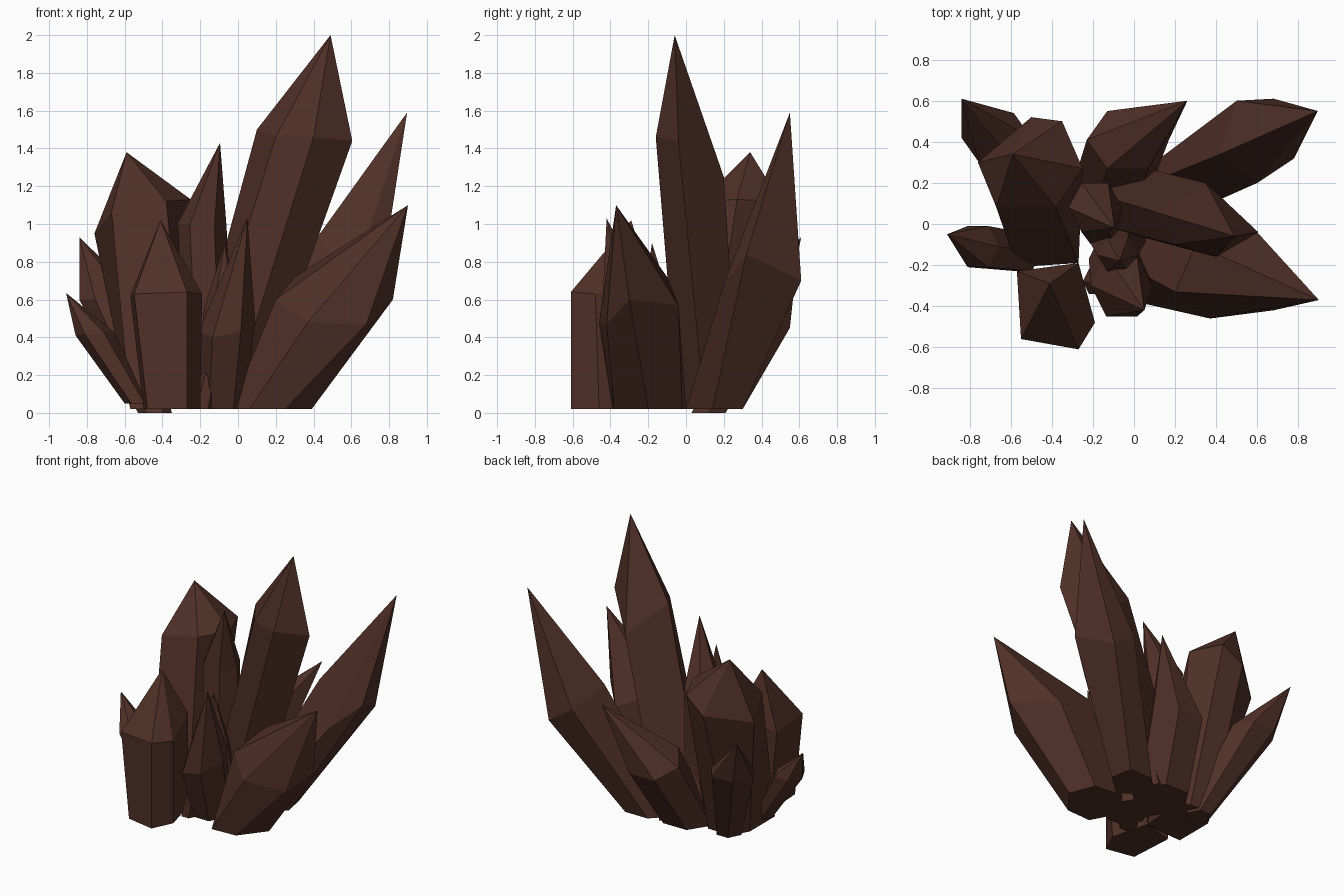
import bpy, bmesh, math
from mathutils import Vector

brown = bpy.data.materials.new("dark brown crystal")
brown.diffuse_color = (0.08, 0.03, 0.02, 1)


def crystal(name, base, shoulder, tip, base_z=0.02):
    """Leaning prism from a base outline (x, y), a shoulder outline (x, y, z) and a tip."""
    bm = bmesh.new()
    low = [bm.verts.new((x, y, base_z)) for x, y in base]
    high = [bm.verts.new(p) for p in shoulder]
    top = bm.verts.new(Vector(tip))
    bm.faces.new(low[::-1])
    n = len(low)
    for i in range(n):
        j = (i + 1) % n
        bm.faces.new((low[i], low[j], high[j], high[i]))
        bm.faces.new((high[i], high[j], top))
    bmesh.ops.recalc_face_normals(bm, faces=bm.faces)
    me = bpy.data.meshes.new(name)
    bm.to_mesh(me)
    bm.free()
    me.materials.append(brown)
    bpy.context.collection.objects.link(bpy.data.objects.new(name, me))


def hex_crystal(name, base, shoulder, tip, tilt=(0, 0), base_z=0.02):
    """Regular six-sided crystal: base = cx, cy, rx, ry; shoulder = cx, cy, cz, rx, ry."""
    bx, by, brx, bry = base
    sx, sy, sz, srx, sry = shoulder
    low, high = [], []
    for i in range(6):
        c = math.cos(math.pi * i / 3)
        s = math.sin(math.pi * i / 3) / 0.866
        low.append((bx + c * brx, by + s * bry))
        dx, dy = c * srx, s * sry
        high.append((sx + dx, sy + dy, sz + dx * tilt[0] + dy * tilt[1]))
    crystal(name, low, high, tip, base_z)


# Large irregular crystals
crystal("tall_crystal",
        [(0.1, 0.1), (0.02, 0.28), (-0.3, 0.18), (-0.25, 0.02), (-0.05, -0.04)],
        [(0.605, -0.04, 1.44), (0.35, 0.2, 1.25), (0.1, 0.06, 1.5),
         (0.2, -0.1, 1.46), (0.4, -0.16, 1.46)], (0.49, -0.06, 2.0))
crystal("back_right_crystal",
        [(0.31, 0.14), (0.28, 0.3), (0.1, 0.3), (-0.05, 0.15), (0.15, 0.0)],
        [(0.78, 0.32, 0.84), (0.68, 0.61, 0.7), (0.5, 0.6, 0.82),
         (0.42, 0.34, 0.93), (0.6, 0.2, 0.68)], (0.895, 0.55, 1.59))
crystal("front_right_crystal",
        [(0.39, -0.2), (0.25, -0.38), (0.06, -0.39), (-0.04, -0.2), (0.1, 0.0), (0.32, -0.02)],
        [(0.82, -0.3, 0.6), (0.68, -0.42, 0.47), (0.37, -0.46, 0.48),
         (0.2, -0.33, 0.6), (0.3, -0.1, 0.72), (0.6, -0.04, 0.57)], (0.9, -0.37, 1.1))
crystal("back_left_crystal",
        [(-0.57, 0.08), (-0.57, -0.21), (-0.27, -0.19), (-0.26, 0.1), (-0.32, 0.2), (-0.5, 0.2)],
        [(-0.76, 0.3, 0.95), (-0.67, 0.08, 1.06), (-0.38, 0.08, 1.12),
         (-0.25, 0.27, 1.13), (-0.35, 0.5, 1.12), (-0.5, 0.52, 1.01)], (-0.59, 0.34, 1.38))
crystal("front_left_crystal",
        [(-0.5, -0.25), (-0.48, -0.57), (-0.27, -0.61), (-0.2, -0.46), (-0.27, -0.19)],
        [(-0.57, -0.23, 0.62), (-0.55, -0.56, 0.63), (-0.27, -0.61, 0.64),
         (-0.19, -0.48, 0.63), (-0.27, -0.19, 0.7)], (-0.41, -0.29, 1.02))

# Medium crystals between them
hex_crystal("middle_crystal", (-0.15, 0.02, 0.12, 0.12), (-0.19, 0.08, 0.99, 0.13, 0.12),
            (-0.095, -0.02, 1.43), (-0.1, 0))
hex_crystal("front_crystal", (-0.09, -0.17, 0.13, 0.13), (-0.06, -0.3, 0.46, 0.15, 0.15),
            (0.05, -0.42, 1.03), (0.2, 0.3))
hex_crystal("back_crystal", (-0.12, 0.15, 0.19, 0.15), (-0.03, 0.41, 0.52, 0.2, 0.14),
            (0.26, 0.6, 0.92), (0, -0.5))
hex_crystal("inner_crystal", (-0.08, -0.08, 0.14, 0.12), (-0.08, -0.15, 0.55, 0.1, 0.08),
            (-0.07, -0.18, 0.9))

# Small outer crystals
hex_crystal("back_left_shard", (-0.44, 0.12, 0.09, 0.09), (-0.67, 0.42, 0.6, 0.17, 0.12),
            (-0.84, 0.61, 0.93), base_z=0.0)
hex_crystal("left_shard", (-0.53, -0.14, 0.07, 0.09), (-0.76, -0.11, 0.42, 0.1, 0.1),
            (-0.91, -0.05, 0.635), (0.1, 0), 0.05)
hex_crystal("front_shard", (-0.19, -0.28, 0.06, 0.06), (-0.15, -0.29, 0.2, 0.05, 0.05),
            (-0.14, -0.29, 0.25))
